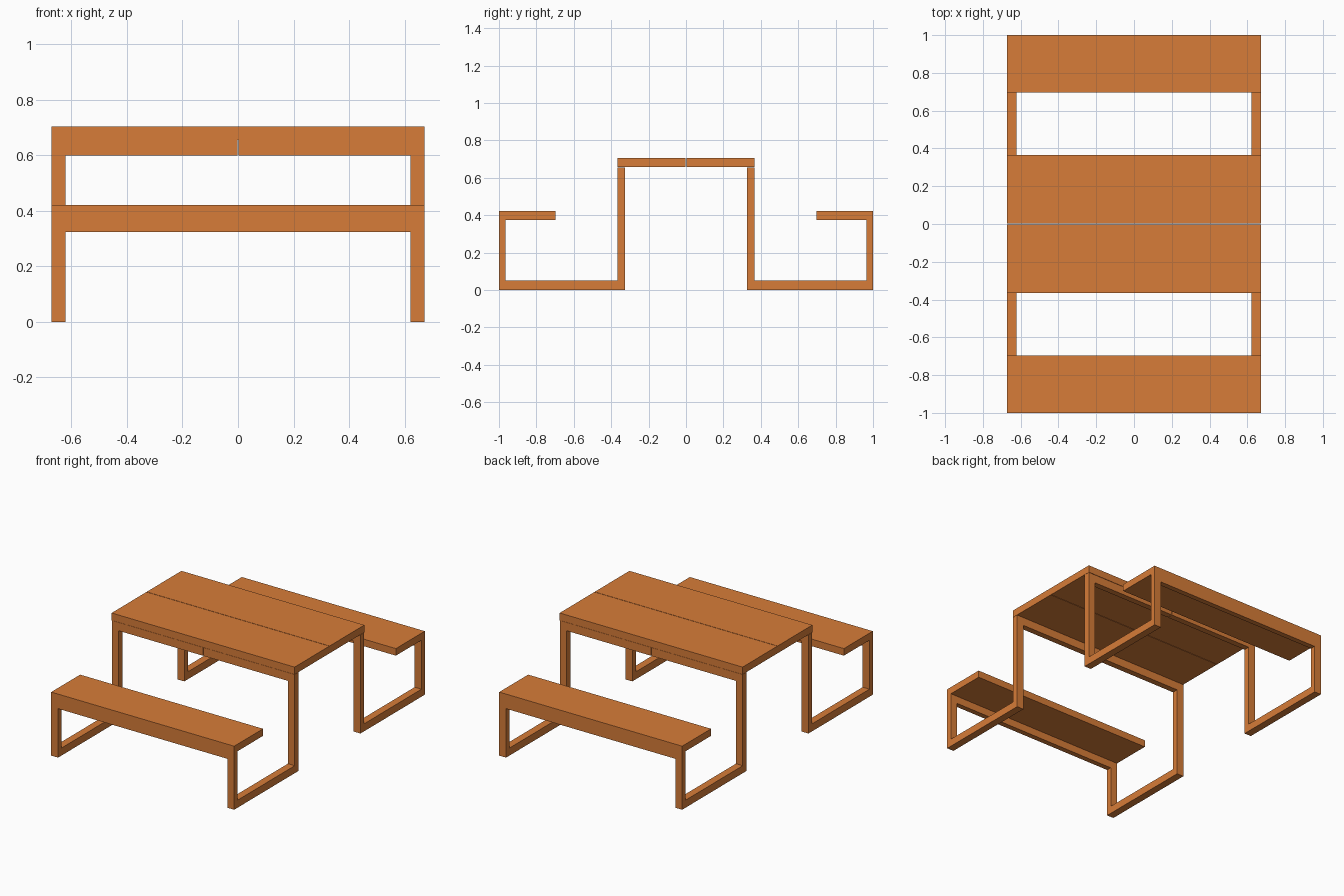
import bpy, bmesh

if "Cube" in bpy.data.objects:
    bpy.data.objects.remove(bpy.data.objects["Cube"])

wood = bpy.data.materials.new("wood")
wood.diffuse_color = (0.68, 0.203, 0.04, 1)
wood.use_nodes = True
wood.node_tree.nodes["Principled BSDF"].inputs["Base Color"].default_value = wood.diffuse_color

W = 0.672     # half width
BAR = 0.05    # bar width along x
GAP = 0.0015  # thin seam between boards


def extrude_x(name, profile, x0, x1, side):
    """Extrude a (y, z) profile from x0 to x1; side flips it front/back."""
    bm = bmesh.new()
    face = bm.faces.new([bm.verts.new((x0, y * side, z)) for y, z in profile])
    geom = bmesh.ops.extrude_face_region(bm, geom=[face])["geom"]
    verts = [g for g in geom if isinstance(g, bmesh.types.BMVert)]
    bmesh.ops.translate(bm, verts=verts, vec=(x1 - x0, 0, 0))
    bmesh.ops.recalc_face_normals(bm, faces=bm.faces)
    mesh = bpy.data.meshes.new(name)
    bm.to_mesh(mesh)
    bm.free()
    mesh.materials.append(wood)
    obj = bpy.data.objects.new(name, mesh)
    bpy.context.collection.objects.link(obj)
    return obj


def rect(y0, y1, z0, z1):
    return [(y0, z0), (y1, z0), (y1, z1), (y0, z1)]


# U-shaped side frame: table leg, floor bar, bench leg
frame = [(0.325, 0), (1.0, 0), (1.0, 0.375), (0.965, 0.375),
         (0.965, 0.05), (0.365, 0.05), (0.365, 0.655), (0.325, 0.655)]

for side, tag in ((-1, "front"), (1, "back")):
    # Table top half and bench seat
    extrude_x(f"{tag}_table_top", rect(GAP, 0.366, 0.655 + GAP, 0.705),
              -W, W, side)
    extrude_x(f"{tag}_bench_seat", rect(0.697, 1.0, 0.375, 0.422), -W, W, side)
    # Rail under the outer edge of the bench
    extrude_x(f"{tag}_bench_rail", rect(0.965, 1.0, 0.325, 0.375),
              -W + BAR, W - BAR, side)
    for sx, lr in ((-1, "left"), (1, "right")):
        # Side frame
        extrude_x(f"{tag}_{lr}_frame", frame, sx * (W - BAR), sx * W, side)
        # Table rail, in two halves meeting at the centre
        extrude_x(f"{tag}_{lr}_table_rail", rect(0.325, 0.365, 0.60, 0.655),
                  sx * GAP, sx * (W - BAR), side)
